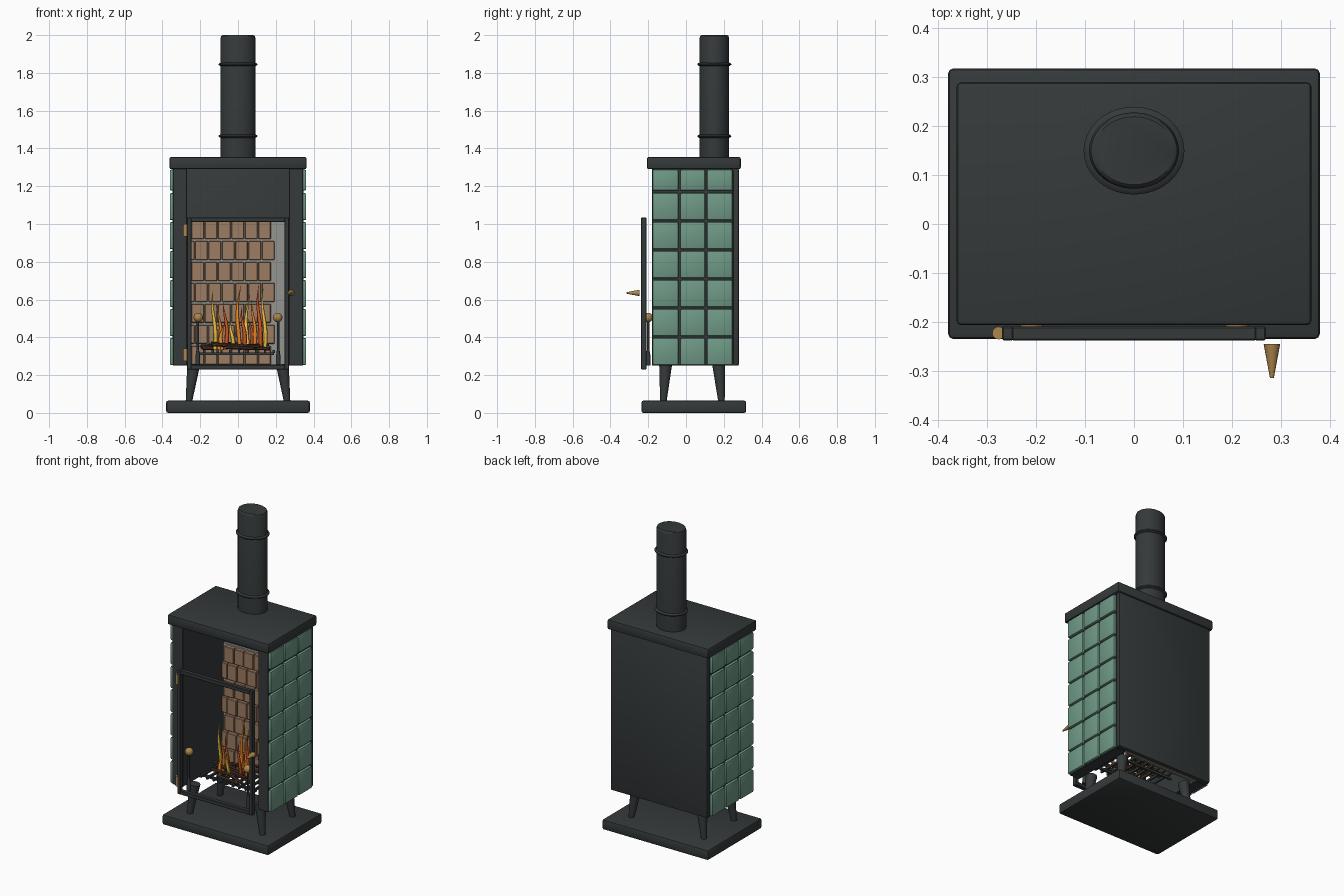
import bpy, bmesh, math, random
from mathutils import Vector

if "Cube" in bpy.data.objects:
    bpy.data.objects.remove(bpy.data.objects["Cube"])

random.seed(4)


def mat(name, r, g, b):
    m = bpy.data.materials.new(name)
    m.diffuse_color = (r, g, b, 1)
    m.use_nodes = True
    m.node_tree.nodes["Principled BSDF"].inputs["Base Color"].default_value = m.diffuse_color
    return m


IRON = mat("iron", .035, .041, .042)
TILE = mat("green_tile", .16, .32, .24)
BRICK = mat("brick_clay", .34, .20, .125)
MORTAR = mat("mortar", .30, .30, .28)
BRASS = mat("brass", .42, .24, .07)
WOOD = mat("charred_wood", .06, .032, .02)
FLAMES = [mat("flame_yellow", .85, .55, .05), mat("flame_orange", .85, .25, .02),
          mat("flame_red", .7, .1, .02)]


def finish(name, bm, m, smooth=True):
    bmesh.ops.recalc_face_normals(bm, faces=bm.faces)
    me = bpy.data.meshes.new(name)
    bm.to_mesh(me)
    bm.free()
    me.materials.append(m)
    ob = bpy.data.objects.new(name, me)
    bpy.context.collection.objects.link(ob)
    if smooth:
        bpy.ops.object.select_all(action='DESELECT')
        ob.select_set(True)
        bpy.context.view_layer.objects.active = ob
        bpy.ops.object.shade_smooth_by_angle(angle=math.radians(35))
    return ob


def add_box(bm, x0, x1, y0, y1, z0, z1):
    vs = bmesh.ops.create_cube(bm, size=1)["verts"]
    for v in vs:
        v.co = ((x0 + x1) / 2 + v.co.x * (x1 - x0), (y0 + y1) / 2 + v.co.y * (y1 - y0),
                (z0 + z1) / 2 + v.co.z * (z1 - z0))


def boxes(name, dims, m, bevel=0, seg=2):
    bm = bmesh.new()
    for d in dims:
        add_box(bm, *d)
    if bevel:
        bmesh.ops.bevel(bm, geom=bm.edges[:], offset=bevel, segments=seg, affect='EDGES', profile=.5)
    return finish(name, bm, m)


def add_rod(bm, pts, radii, sides=16, flat=1.0):
    """Capped tube through points; flat squashes the section on its second axis."""
    pts = [Vector(p) for p in pts]
    d = (pts[-1] - pts[0]).normalized()
    u = Vector((1, 0, 0)) if abs(d.x) < .8 else Vector((0, 1, 0))
    u = (u - d * u.dot(d)).normalized()
    w = d.cross(u)
    rings = []
    for p, r in zip(pts, radii):
        rings.append([bm.verts.new(p + u * r * math.cos(a) + w * r * flat * math.sin(a))
                      for a in (2 * math.pi * i / sides for i in range(sides))])
    for a, b in zip(rings, rings[1:]):
        for i in range(sides):
            j = (i + 1) % sides
            bm.faces.new((a[i], a[j], b[j], b[i]))
    bm.faces.new(rings[0])
    bm.faces.new(rings[-1])


def rods(name, items, m, sides=16, flat=1.0):
    bm = bmesh.new()
    for pts, radii in items:
        add_rod(bm, pts, radii, sides, flat)
    return finish(name, bm, m)


# Hearth plate and top slab
boxes("hearth_plate", [(-.38, .38, -.235, .318, 0, .065)], IRON, .01)
boxes("top_slab", [(-.363, .363, -.207, .29, 1.29, 1.355)], IRON, .01)

# Splayed tapered legs
rods("legs", [([(s * .26, cy - .012 if cy < 0 else cy + .015, .06), (s * .235, cy, .255)], [.017, .034])
              for s in (-1, 1) for cy in (-.108, .173)], IRON, 24)

# Body: thick side walls and back panel, open front and bottom
for s, n in ((-1, "left"), (1, "right")):
    x = sorted((s * .27, s * .345))
    boxes(n + "_wall", [(x[0], x[1], -.18, .25, .25, 1.295)], IRON, .003, 1)
boxes("back_panel", [(-.347, .347, .25, .28, .25, 1.295)], IRON, .008)

# Glazed side tiles, the top row cut short
ys = [(-.178, -.041), (-.030, .101), (.112, .246)]
zs = [(.253 + i * .1535, .253 + i * .1535 + .143) for i in range(6)] + [(1.177, 1.288)]
for s, n in ((-1, "left"), (1, "right")):
    x = sorted((s * .335, s * .361))
    boxes(n + "_tiles", [(x[0], x[1], y0, y1, z0, z1) for y0, y1 in ys for z0, z1 in zs], TILE, .007)

# Firebrick lining on a mortar backing
boxes("mortar_backing", [(-.27, .27, .235, .252, .25, 1.03)], MORTAR)
bricks = []
for r in range(7):
    z0 = .255 + r * .111
    off = .02 if r % 2 else 0
    for c in range(6):
        x0 = -.247 + off + c * .0708
        bricks.append((x0, x0 + .0665, .215 - random.uniform(0, .006), .24, z0, z0 + .1))
    if off:
        bricks.append((-.268, -.231, .215, .24, z0, z0 + .1))
boxes("firebricks", bricks, BRICK, .003, 1)

# Flue pipe, slightly oval, with two collars
flue = rods("flue_pipe", [([(0, .15, z) for z in (1.34, 1.985, 1.996, 2.0)], [.092, .092, .088, .082])],
            IRON, 48, .078 / .092)
prof = [.088, .098, .103, .103, .098, .088]
rods("flue_collars", [([(0, .15, z + (i - 2.5) * .004) for i in range(6)], prof)
                      for z in (1.465, 1.845)], IRON, 48, .87)

# Door frame standing proud of the body
y0, y1 = -.238, -.21
boxes("door_frame", [(-.27, -.247, y0, y1, .23, 1.035), (.247, .27, y0, y1, .23, 1.035),
                     (-.25, .25, y0, y1, 1.01, 1.035), (-.25, .25, y0, y1, .23, .255)], IRON, .003, 1)
rods("door_hinges", [([(-.277, -.223, z), (-.277, -.223, z + .065)], [.013, .013])
                     for z in (.275, .935)], BRASS)
rods("door_handle", [([(.282, -.245, .635), (.282, -.315, .635)], [.017, .004])], BRASS)

# Ball-topped posts on each side of the fire
bm = bmesh.new()
for s in (-1, 1):
    vs = bmesh.ops.create_uvsphere(bm, u_segments=20, v_segments=12, radius=.025)["verts"]
    bmesh.ops.translate(bm, verts=vs, vec=(s * .21, -.2, .505))
finish("post_balls", bm, BRASS)
rods("fire_posts", [([(s * .213, -.2, z) for z in (.25, .30, .34, .485)], [.013, .012, .006, .006])
                    for s in (-1, 1)], IRON, 12)

# Grate bars with thin logs across them
boxes("grate", [(-.185 + i * .046, -.173 + i * .046, -.13, .13, .318, .332) for i in range(9)]
      + [(-.21, .19, y, y + .014, .306, .32) for y in (-.09, .08)], IRON)
logs = []
for i in range(12):
    cx, cy = random.uniform(-.11, .09), -.11 + i * .02
    a, h = random.uniform(-.5, .5), random.uniform(.07, .1)
    z = .345 + (i % 3) * .007
    dz = random.uniform(-.01, .01)
    dx, dy = h * math.cos(a), h * math.sin(a)
    logs.append(([(cx - dx, cy - dy, z - dz), (cx + dx, cy + dy, z + dz)], [.011, .009]))
rods("logs", logs, WOOD, 7)

# Wavy pointed flames: x, tip height
tips = [(-.125, .65), (-.10, .56), (-.065, .59), (-.03, .50), (.005, .68), (.03, .56),
        (.05, .63), (.085, .60), (.115, .68), (.14, .66), (-.085, .48), (.07, .5)]
groups = [[], [], []]
for i, (x, tip) in enumerate(tips):
    y = random.uniform(-.06, .07)
    ph = random.uniform(0, 6)
    h = tip - .335
    pts = [(x + .011 * math.sin(ph + t * 5) * (.3 + t), y + .008 * math.cos(ph + t * 5), .335 + h * t)
           for t in (k / 10 for k in range(11))]
    rad = [.013 * (1 - k / 10) ** .8 * (.75 + .5 * math.sin(k / 10 * math.pi)) + .0005 for k in range(11)]
    groups[i % 3].append((pts, rad))
for g, m in zip(groups, FLAMES):
    rods(m.name + "s", g, m, 8, .7)
